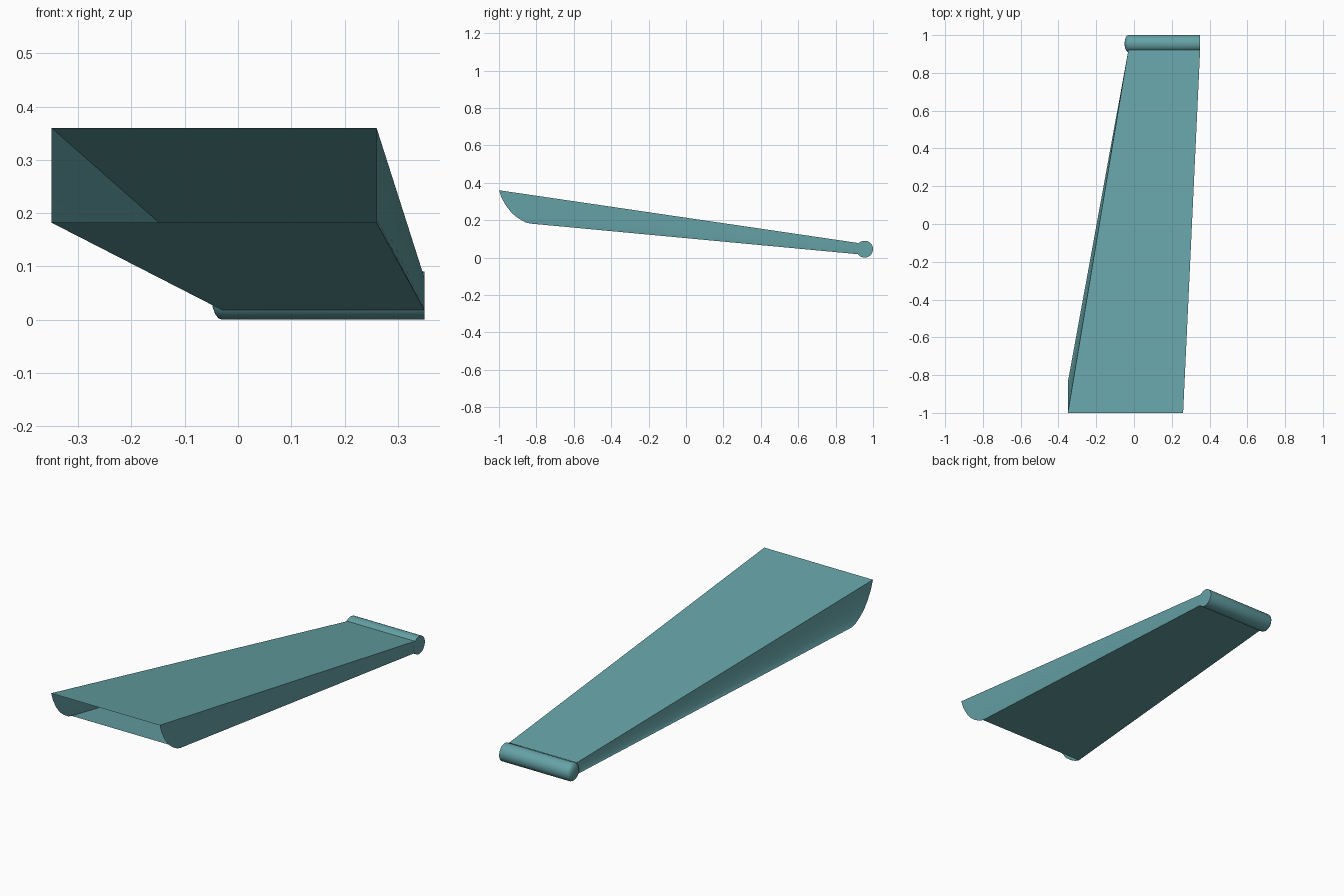
import bpy, bmesh, math

if "Cube" in bpy.data.objects:
    bpy.data.objects.remove(bpy.data.objects["Cube"])


def make_object(name, bm, angle):
    bmesh.ops.recalc_face_normals(bm, faces=bm.faces)
    mesh = bpy.data.meshes.new(name)
    bm.to_mesh(mesh)
    bm.free()
    ob = bpy.data.objects.new(name, mesh)
    bpy.context.collection.objects.link(ob)
    mesh.materials.append(teal)
    bpy.ops.object.select_all(action='DESELECT')
    bpy.context.view_layer.objects.active = ob
    ob.select_set(True)
    bpy.ops.object.shade_smooth_by_angle(angle=math.radians(angle))
    return ob


teal = bpy.data.materials.new("teal")
teal.diffuse_color = (0.13, 0.36, 0.38, 1)
teal.use_nodes = True
teal.node_tree.nodes["Principled BSDF"].inputs["Base Color"].default_value = teal.diffuse_color

# Tapered shell: thin sheet, open at the front with a curved lip
lip = [(-1, .36), (-.985, .317), (-.96, .274), (-.93, .236),
       (-.895, .209), (-.86, .189), (-.835, .182)]
bm = bmesh.new()
walls = []
for front_x, back_x in ((-.35, -.03), (.26, .35)):
    rows = []
    for i, (y, z) in enumerate(lip):
        t = (.36 - z) / (.36 - .182)
        rows.append((bm.verts.new((front_x, y, z)),
                     bm.verts.new((back_x, .92, .078 - .06 * t))))
    for a, b in zip(rows, rows[1:]):
        bm.faces.new((a[0], a[1], b[1], b[0]))
    walls.append(rows)
left, right = walls
for k in (0, -1):
    bm.faces.new((left[k][0], left[k][1], right[k][1], right[k][0]))
make_object("tapered_shell", bm, 30)

# Hinge roll across the back, flat right end and domed left end
radius, sides = .045, 32
profile = [(.35, radius), (-.03, radius)]
profile += [(-.03 - .02 * math.sin(a), radius * math.cos(a))
            for a in (math.radians(d) for d in (20, 40, 60, 80))]
bm = bmesh.new()
rings = []
for x, r in profile:
    rings.append([bm.verts.new((x, .955 + r * math.cos(2 * math.pi * i / sides),
                                .045 + r * math.sin(2 * math.pi * i / sides)))
                  for i in range(sides)])
for a, b in zip(rings, rings[1:]):
    for i in range(sides):
        j = (i + 1) % sides
        bm.faces.new((a[i], a[j], b[j], b[i]))
bm.faces.new(rings[0])
bm.faces.new(rings[-1])
make_object("hinge_roll", bm, 40)
